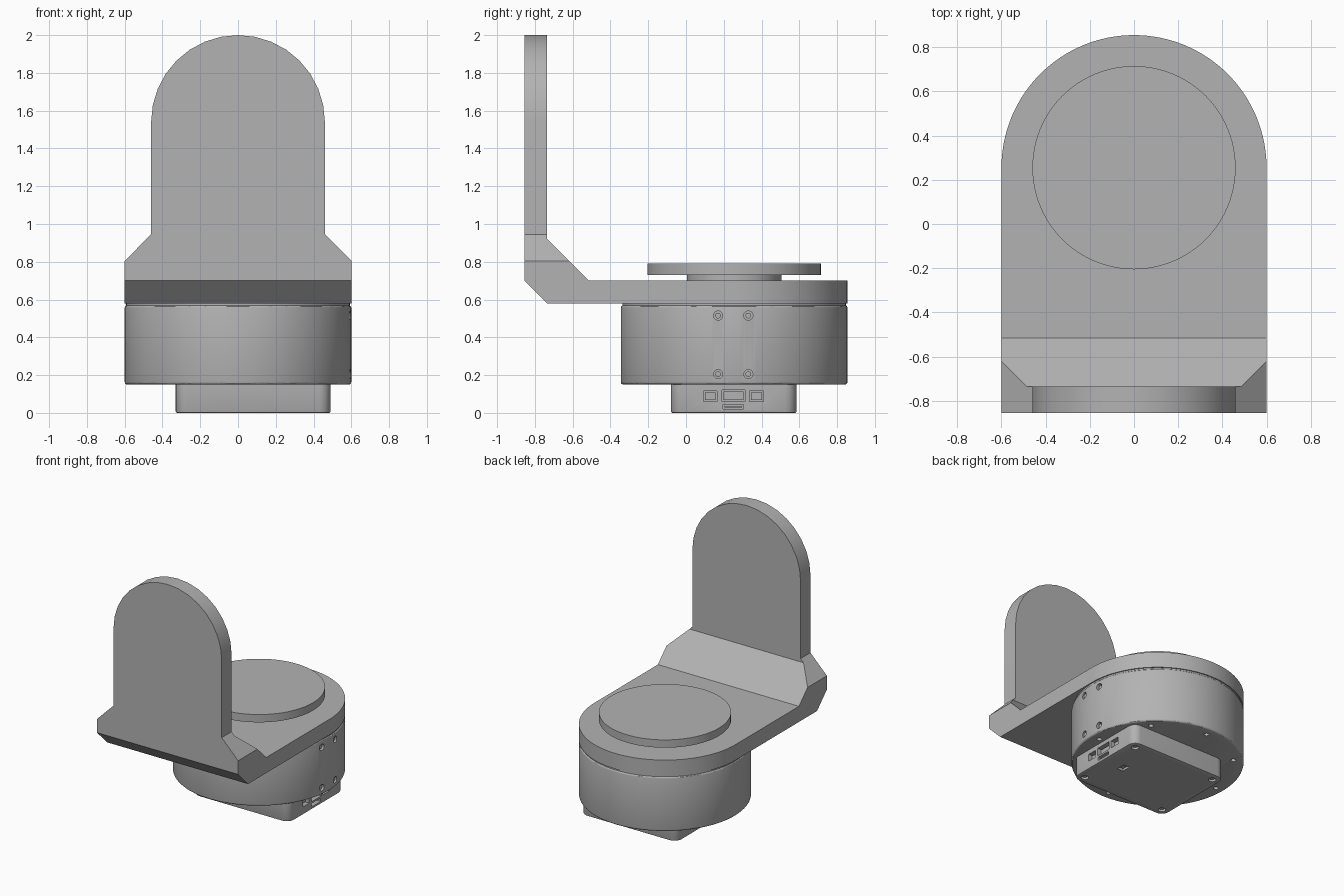
import bpy, bmesh, math
from mathutils import Vector, Matrix

if "Cube" in bpy.data.objects:
    bpy.data.objects.remove(bpy.data.objects["Cube"])

grey = bpy.data.materials.new("mid grey")
grey.use_nodes = True
colour = (0.45, 0.45, 0.45, 1)
grey.diffuse_color = colour
grey.node_tree.nodes["Principled BSDF"].inputs["Base Color"].default_value = colour

CY = 0.255          # turntable axis
R = 0.6             # drum radius


def make(name, bm):
    bmesh.ops.recalc_face_normals(bm, faces=bm.faces)
    mesh = bpy.data.meshes.new(name)
    bm.to_mesh(mesh)
    bm.free()
    mesh.materials.append(grey)
    ob = bpy.data.objects.new(name, mesh)
    bpy.context.collection.objects.link(ob)
    return ob


def prism(name, points, offset):
    """Extrude a closed outline of 3D points along offset."""
    bm = bmesh.new()
    face = bm.faces.new([bm.verts.new(p) for p in points])
    new = bmesh.ops.extrude_face_region(bm, geom=[face])["geom"]
    bmesh.ops.translate(bm, vec=offset, verts=[v for v in new if isinstance(v, bmesh.types.BMVert)])
    return make(name, bm)


def disc(name, centre, radius, depth, axis="Z", sides=32):
    bm = bmesh.new()
    turn = Matrix.Rotation(math.pi / 2, 4, "Y") if axis == "X" else Matrix()
    bmesh.ops.create_cone(bm, cap_ends=True, segments=sides, radius1=radius, radius2=radius,
                          depth=depth, matrix=Matrix.Translation(centre) @ turn)
    return make(name, bm)


def box(name, low, high):
    low, high = Vector(low), Vector(high)
    bm = bmesh.new()
    bmesh.ops.create_cube(bm, size=1, matrix=Matrix.Translation((low + high) / 2)
                          @ Matrix.Diagonal((*(high - low), 1)))
    return make(name, bm)


def activate(ob):
    bpy.ops.object.select_all(action="DESELECT")
    ob.select_set(True)
    bpy.context.view_layer.objects.active = ob


def boolean(ob, cutter, operation="DIFFERENCE"):
    activate(ob)
    mod = ob.modifiers.new("cut", "BOOLEAN")
    mod.operation, mod.solver, mod.object = operation, "EXACT", cutter
    bpy.ops.object.modifier_apply(modifier=mod.name)
    bpy.data.objects.remove(cutter)


def bevel(ob, width, segments, test):
    bm = bmesh.new()
    bm.from_mesh(ob.data)
    bmesh.ops.bevel(bm, geom=[e for e in bm.edges if test(*(v.co for v in e.verts))],
                    offset=width, segments=segments, profile=0.5, affect="EDGES")
    bm.to_mesh(ob.data)
    bm.free()


def smooth(ob):
    activate(ob)
    bpy.ops.object.shade_smooth_by_angle(angle=math.radians(30))


def arc(radius, steps):
    return [(radius * math.cos(math.pi * i / steps), radius * math.sin(math.pi * i / steps))
            for i in range(steps + 1)]


# Bracket: side profile trimmed by the front outline and the plan outline
side = [(0.95, 0.58), (-0.735, 0.58), (-0.855, 0.70), (-0.855, 2.05),
        (-0.735, 2.05), (-0.735, 0.92), (-0.515, 0.70), (0.95, 0.70)]
bracket = prism("bracket", [(-0.7, y, z) for y, z in side], (1.4, 0, 0))
front = [(-0.46, 0.945), (-0.7, 0.705), (-0.7, 0.5), (0.7, 0.5), (0.7, 0.705), (0.46, 0.945)]
front += [(x, 1.54 + z) for x, z in arc(0.46, 16)]
boolean(bracket, prism("front_trim", [(x, -1, z) for x, z in front], (0, 2, 0)), "INTERSECT")
plan = [(-R, -0.95), (R, -0.95)] + [(x, CY + y) for x, y in arc(R, 64)]
boolean(bracket, prism("plan_trim", [(x, y, 0.4) for x, y in plan], (0, 0, 1.8)), "INTERSECT")
smooth(bracket)

# Turntable
smooth(disc("turntable_hub", (0, CY, 0.715), 0.25, 0.05, sides=64))
smooth(disc("turntable_disc", (0, CY, 0.76), 0.46, 0.06, sides=96))

# Motor drum with softened rims
drum = disc("drum", (0, CY, 0.36), R, 0.42, sides=128)
bevel(drum, 0.014, 3, lambda a, b: abs(a.z - b.z) < 1e-4)
for y in (0.17, 0.33):
    for z in (0.205, 0.515):
        boolean(drum, disc("hole", (0.6, y, z), 0.024, 0.08, "X", 24))
        smooth(disc("side_screw", (0.57, y, z), 0.015, 0.03, "X", 16))
for i in range(8):
    a = i * math.pi / 4
    boolean(drum, disc("hole", (0.53 * math.cos(a), CY + 0.53 * math.sin(a), 0.15), 0.018, 0.06, sides=16))
smooth(drum)
smooth(disc("drum_collar", (0, CY, 0.575), 0.592, 0.02, sides=128))

# Electronics box under the drum, rounded corners
case = box("electronics_box", (-0.33, -0.08, 0), (0.49, 0.585, 0.16))
bevel(case, 0.06, 6, lambda a, b: abs(a.z - b.z) > 0.1)
bevel(case, 0.008, 2, lambda a, b: max(a.z, b.z) < 1e-4)

# Connector sockets with a tongue inside each
sockets = [("left_port", 0.092, 0.165, 0.06, 0.115), ("middle_port", 0.19, 0.312, 0.06, 0.12),
           ("right_port", 0.335, 0.41, 0.06, 0.115), ("slot_port", 0.195, 0.305, 0.02, 0.045)]
for name, y1, y2, z1, z2 in sockets:
    boolean(case, box("socket", (0.44, y1, z1), (0.55, y2, z2)))
    inset = 0.008
    box(name + "_tongue", (0.435, y1 + inset, z1 + inset), (0.465, y2 - inset, z2 - inset))

# Base screws and the reset button recess
for x in (-0.27, 0.43):
    for y in (-0.02, 0.525):
        boolean(case, disc("hole", (x, y, 0), 0.026, 0.05, sides=24))
        smooth(disc("base_screw", (x, y, 0.02), 0.016, 0.02, sides=16))
boolean(case, box("button_recess", (0.285, 0.22, -0.02), (0.335, 0.29, 0.02)))
box("button", (0.297, 0.235, 0.008), (0.323, 0.275, 0.03))
smooth(case)
